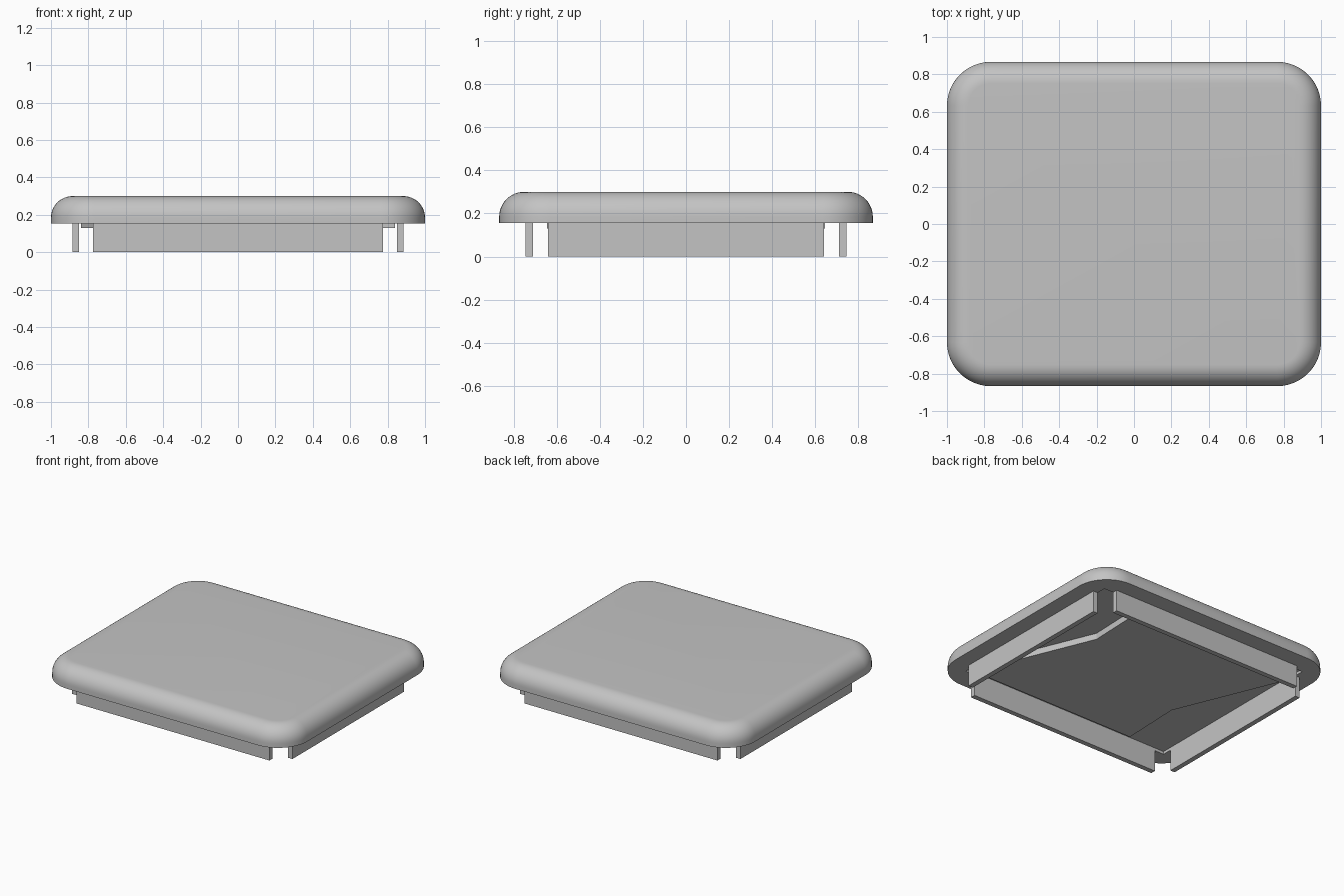
import bpy, bmesh, math

cube = bpy.data.objects.get("Cube")
if cube:
    bpy.data.objects.remove(cube, do_unlink=True)

grey = bpy.data.materials.new("plain_grey")
grey.use_nodes = True
COLOUR = (0.55, 0.55, 0.55, 1)
grey.diffuse_color = COLOUR
grey.node_tree.nodes["Principled BSDF"].inputs["Base Color"].default_value = COLOUR

HALF_X, HALF_Y = 1.0, 0.867       # outer lid
CAV_X, CAV_Y = 0.85, 0.71         # shallow cavity, flush with the skirt
RIM_Z, TOP_Z, CEILING_Z = 0.155, 0.30, 0.175
CORNER, FILLET, STEPS = 0.235, 0.115, 12


def finish(name, bm):
    bmesh.ops.recalc_face_normals(bm, faces=bm.faces)
    mesh = bpy.data.meshes.new(name)
    bm.to_mesh(mesh)
    bm.free()
    mesh.materials.append(grey)
    obj = bpy.data.objects.new(name, mesh)
    bpy.context.collection.objects.link(obj)
    return obj


def ring(bm, hx, hy, r, z):
    """Rounded rectangle; a zero radius gives square corners."""
    verts = []
    for q, (sx, sy) in enumerate([(1, 1), (-1, 1), (-1, -1), (1, -1)]):
        for i in range(STEPS + 1):
            a = (q + i / STEPS) * math.pi / 2
            verts.append(bm.verts.new((sx * (hx - r) + r * math.cos(a),
                                       sy * (hy - r) + r * math.sin(a), z)))
    return verts


def prism(name, outline, z0, z1):
    bm = bmesh.new()
    low = [bm.verts.new((x, y, z0)) for x, y in outline]
    high = [bm.verts.new((x, y, z1)) for x, y in outline]
    bm.faces.new(low)
    bm.faces.new(high)
    for i in range(len(low)):
        j = (i + 1) % len(low)
        bm.faces.new((low[i], low[j], high[j], high[i]))
    return finish(name, bm)


# Lid: cavity ceiling, cavity wall, rim, outer wall, fillet, top
bm = bmesh.new()
rings = [ring(bm, CAV_X, CAV_Y, 0, CEILING_Z),
         ring(bm, CAV_X, CAV_Y, 0, RIM_Z),
         ring(bm, HALF_X, HALF_Y, CORNER, RIM_Z)]
for i in range(STEPS + 1):
    a = i / STEPS * math.pi / 2
    inset = FILLET * (1 - math.cos(a))
    rings.append(ring(bm, HALF_X - inset, HALF_Y - inset, CORNER - inset,
                      TOP_Z - FILLET * (1 - math.sin(a))))
for lower, upper in zip(rings, rings[1:]):
    for i in range(len(lower)):
        j = (i + 1) % len(lower)
        bm.faces.new((lower[i], lower[j], upper[j], upper[i]))
bm.faces.new(rings[0])
bm.faces.new(rings[-1])
bmesh.ops.remove_doubles(bm, verts=bm.verts, dist=0.0001)
lid = finish("lid", bm)
bpy.context.view_layer.objects.active = lid
lid.select_set(True)
bpy.ops.object.shade_smooth_by_angle(angle=math.radians(35))
lid.select_set(False)


# Skirt: four separate plates with open corners
def plate(name, x0, x1, y0, y1):
    prism(name, [(x0, y0), (x1, y0), (x1, y1), (x0, y1)], 0, RIM_Z + 0.01)


T = 0.036
plate("front_skirt", -0.775, 0.775, -CAV_Y - T, -CAV_Y)
plate("back_skirt", -0.775, 0.775, CAV_Y, CAV_Y + T)
plate("left_skirt", CAV_X, CAV_X + T, -0.64, 0.64)
plate("right_skirt", -CAV_X - T, -CAV_X, -0.64, 0.64)

# Raised slanted pad under the lid, the same after half a turn
half = [(0.84, -0.645), (0.49, 0.2), (0.506, 0.645)]
prism("underside_pad", half + [(-x, -y) for x, y in half], 0.13, CEILING_Z + 0.005)
